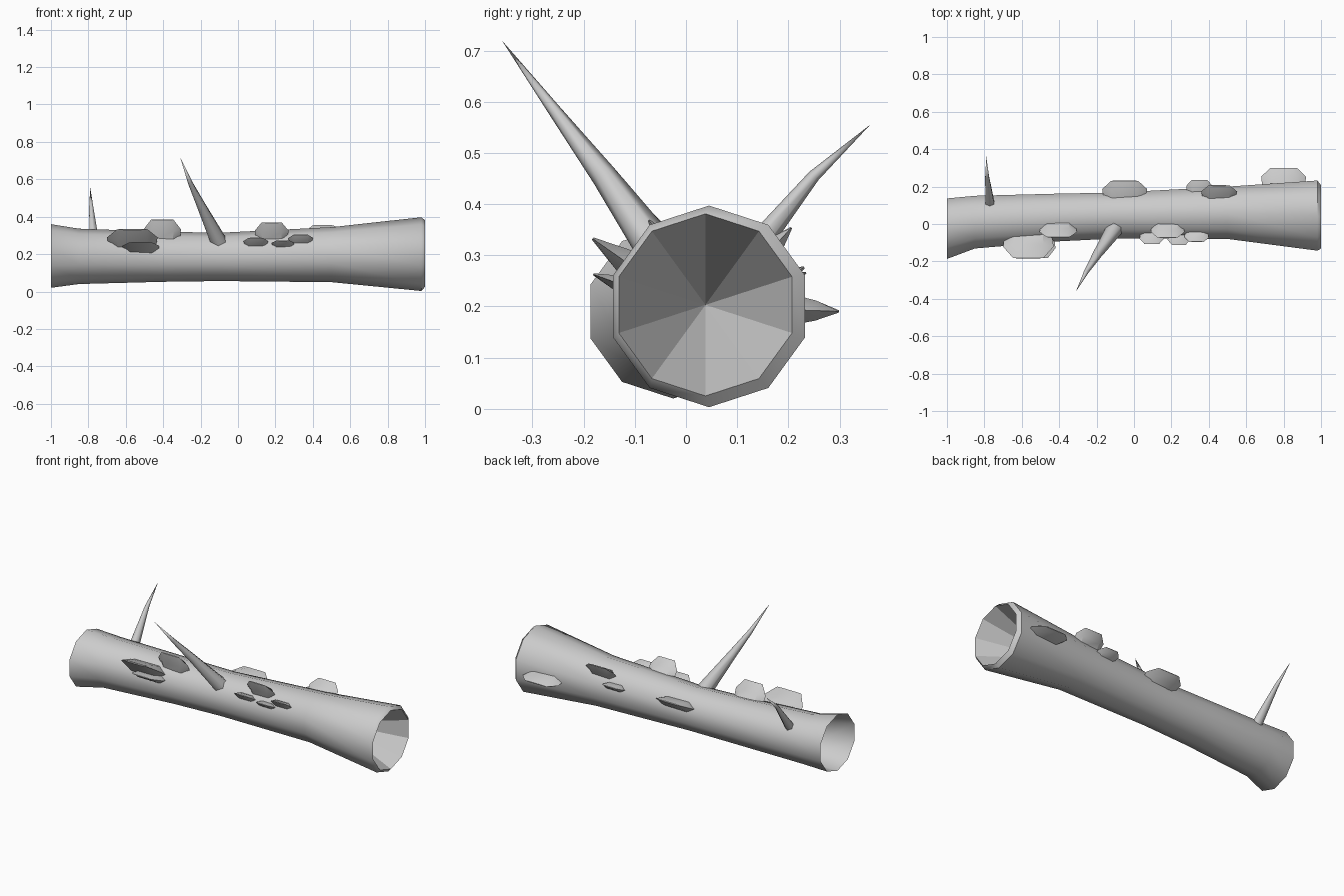
import bpy, bmesh, math
from mathutils import Vector

cube = bpy.data.objects.get("Cube")
if cube:
    bpy.data.objects.remove(cube)

GREY = (0.6, 0.6, 0.6, 1)
bark = bpy.data.materials.new("grey_bark")
bark.use_nodes = True
bark.diffuse_color = GREY
bark.node_tree.nodes["Principled BSDF"].inputs["Base Color"].default_value = GREY


def loft(name, rings, tip=None, cap=False, smooth=45):
    """Skin a list of equal vertex rings, with an optional pointed end."""
    bm = bmesh.new()
    loops = [[bm.verts.new(p) for p in ring] for ring in rings]
    n = len(loops[0])
    for a, b in zip(loops, loops[1:]):
        for i in range(n):
            j = (i + 1) % n
            bm.faces.new((a[i], a[j], b[j], b[i]))
    if tip is not None:
        apex = bm.verts.new(tip)
        for i in range(n):
            bm.faces.new((loops[-1][i], loops[-1][(i + 1) % n], apex))
    if cap:
        bm.faces.new(loops[0][::-1])
        if tip is None:
            bm.faces.new(loops[-1])
    bmesh.ops.recalc_face_normals(bm, faces=bm.faces)
    mesh = bpy.data.meshes.new(name)
    bm.to_mesh(mesh)
    bm.free()
    mesh.materials.append(bark)
    if smooth:
        for p in mesh.polygons:
            p.use_smooth = True
        mesh.set_sharp_from_angle(angle=math.radians(smooth))
    obj = bpy.data.objects.new(name, mesh)
    bpy.context.collection.objects.link(obj)
    return obj


def log_ring(x, y, z, r):
    steps = [math.pi / 2 + i * math.tau / 10 for i in range(10)]
    return [(x, y + r * math.cos(a), z + r * math.sin(a)) for a in steps]


# Log: flared tube, x, centre y, centre z, radius
SECTIONS = [
    (-1.0, -0.025, 0.19, 0.17), (-0.85, 0.01, 0.188, 0.148),
    (-0.4, 0.035, 0.186, 0.134), (-0.1, 0.045, 0.185, 0.129),
    (0.5, 0.06, 0.197, 0.147), (0.98, 0.045, 0.2, 0.197),
    (1.0, 0.038, 0.203, 0.178),
]
loft("log", [log_ring(*s) for s in SECTIONS])

# Hollow: faceted cone sunk into the wide end
hollow = loft("end_hollow", [log_ring(*SECTIONS[-1])], tip=(0.6, 0.038, 0.203), smooth=0)
hollow.data.flip_normals()


def branch(name, points, radii):
    """Tapering six-sided branch along a bent path."""
    pts = [Vector(p) for p in points]
    rings = []
    for i, r in enumerate(radii):
        d = (pts[i + 1] - pts[max(i - 1, 0)]).normalized()
        u = d.cross(Vector((1, 0, 0))).normalized()
        v = d.cross(u)
        angles = [k * math.tau / 6 for k in range(6)]
        rings.append([pts[i] + r * (u * math.cos(a) + v * math.sin(a)) for a in angles])
    loft(name, rings, tip=pts[-1], cap=True, smooth=65)


branch("front_branch", [(-0.1, -0.02, 0.26), (-0.195, -0.16, 0.455),
                        (-0.255, -0.255, 0.58), (-0.31, -0.36, 0.72)], (0.046, 0.025, 0.013))
branch("back_branch", [(-0.77, 0.1, 0.27), (-0.785, 0.25, 0.455),
                       (-0.79, 0.36, 0.555)], (0.029, 0.012))


def log_at(x):
    """Centre and radius of the log at x."""
    for a, b in zip(SECTIONS, SECTIONS[1:]):
        if a[0] <= x <= b[0]:
            t = (x - a[0]) / (b[0] - a[0])
            return [p + t * (q - p) for p, q in zip(a, b)][1:]


def bracket(name, x, degrees, half_width, reach, thick):
    """Wedge-shaped bracket fungus growing outward from the log."""
    cy, cz, r = log_at(x)
    a = math.radians(degrees)
    out = Vector((0, math.cos(a), math.sin(a)))
    side = Vector((0, -math.sin(a), math.cos(a)))
    base = Vector((x, cy, cz)) + out * r
    rings = []
    for depth, w, t in ((-0.025, 0.95, 1.1), (reach * 0.35, 1, 0.7), (reach, 0.6, 0.08)):
        ring = []
        for u, h in ((-1, 0), (-0.6, 1), (0.6, 1), (1, 0), (0.6, -1), (-0.6, -1)):
            ring.append(base + out * depth + side * h * t * thick
                        + Vector((u * w * half_width, 0, 0)))
        rings.append(ring)
    loft(name, rings, cap=True, smooth=30)


# Bracket fungi: x, angle round the log, half width, reach, half thickness
FUNGI = {
    "front_left_large": (-0.565, 145, 0.135, 0.115, 0.035),
    "front_left_low": (-0.52, 160, 0.1, 0.085, 0.024),
    "front_left_top": (-0.405, 118, 0.1, 0.09, 0.032),
    "front_right_top": (0.18, 125, 0.09, 0.08, 0.027),
    "front_right_a": (0.095, 148, 0.065, 0.05, 0.018),
    "front_right_b": (0.24, 154, 0.06, 0.045, 0.016),
    "front_right_c": (0.335, 144, 0.065, 0.045, 0.018),
    "back_middle": (-0.05, 26, 0.12, 0.075, 0.028),
    "back_small": (0.35, 22, 0.07, 0.05, 0.02),
    "back_top": (0.455, 47, 0.095, 0.07, 0.025),
    "back_right_large": (0.8, -2, 0.12, 0.07, 0.028),
}
for part, spec in FUNGI.items():
    bracket("fungus_" + part, *spec)
